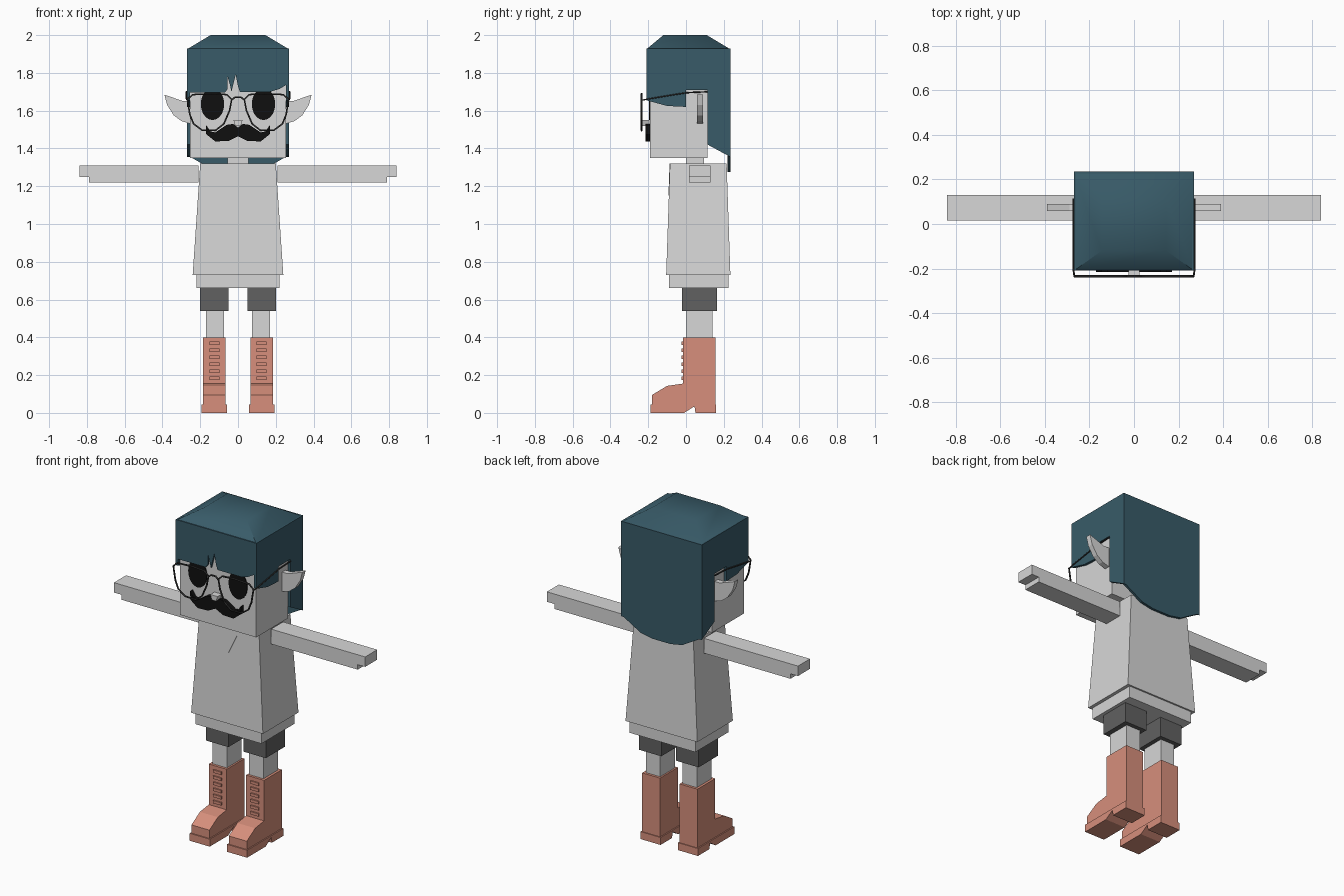
import bpy, math

cube = bpy.data.objects.get("Cube")
if cube:
    bpy.data.objects.remove(cube, do_unlink=True)


def material(name, r, g, b):
    m = bpy.data.materials.new(name)
    m.diffuse_color = (r, g, b, 1)
    m.use_nodes = True
    m.node_tree.nodes["Principled BSDF"].inputs["Base Color"].default_value = (r, g, b, 1)
    return m


PALE = material("pale grey", 0.68, 0.68, 0.68)
DARK = material("dark grey", 0.12, 0.12, 0.12)
HAIR = material("dark teal", 0.04, 0.105, 0.14)
BOOT = material("salmon leather", 0.68, 0.275, 0.2)
BLACK = material("black", 0.005, 0.005, 0.005)
METAL = material("frame grey", 0.03, 0.03, 0.03)


def make(name, verts, faces, mat):
    me = bpy.data.meshes.new(name)
    me.from_pydata(verts, [], faces)
    me.materials.append(mat)
    ob = bpy.data.objects.new(name, me)
    bpy.context.collection.objects.link(ob)
    # consistent outward normals
    bpy.ops.object.select_all(action='DESELECT')
    ob.select_set(True)
    bpy.context.view_layer.objects.active = ob
    bpy.ops.object.mode_set(mode='EDIT')
    bpy.ops.mesh.select_all(action='SELECT')
    bpy.ops.mesh.normals_make_consistent(inside=False)
    bpy.ops.object.mode_set(mode='OBJECT')
    return ob


def loft(name, low, high, mat):
    """Solid between two matching rings of points."""
    n = len(low)
    faces = [tuple(range(n)), tuple(range(n, 2 * n))]
    faces += [(i, (i + 1) % n, n + (i + 1) % n, n + i) for i in range(n)]
    return make(name, low + high, faces, mat)


def prism(name, pts, axis, lo, hi, mat):
    """Extrude an outline along x (points are y,z) or y (points are x,z)."""
    def place(d):
        return [(d, a, b) if axis == 'x' else (a, d, b) for a, b in pts]
    return loft(name, place(lo), place(hi), mat)


def rect(x0, x1, y0, y1, z):
    return [(x0, y0, z), (x1, y0, z), (x1, y1, z), (x0, y1, z)]


def box(name, x0, x1, y0, y1, z0, z1, mat):
    return loft(name, rect(x0, x1, y0, y1, z0), rect(x0, x1, y0, y1, z1), mat)


def wire(name, pts, closed, radius=0.005):
    cu = bpy.data.curves.new(name, 'CURVE')
    cu.dimensions = '3D'
    cu.bevel_depth = radius
    cu.bevel_resolution = 1
    cu.use_fill_caps = True
    sp = cu.splines.new('POLY')
    sp.points.add(len(pts) - 1)
    for p, co in zip(sp.points, pts):
        p.co = (*co, 1)
    sp.use_cyclic_u = closed
    tmp = bpy.data.objects.new(name + "_path", cu)
    me = bpy.data.meshes.new_from_object(tmp)
    bpy.data.objects.remove(tmp)
    me.materials.clear()
    me.materials.append(METAL)
    bpy.context.collection.objects.link(bpy.data.objects.new(name, me))


def mirrored(half):
    """Complete an outline listed from the centre line outward and back."""
    return half + [(-x, z) for x, z in reversed(half) if x > 0]


# Head, neck and nose
box("head", -0.255, 0.255, -0.19, 0.115, 1.35, 1.925, PALE)
box("neck", -0.055, 0.055, 0.0, 0.095, 1.3, 1.36, PALE)
loft("nose", rect(-0.015, 0.015, -0.23, -0.18, 1.52), rect(-0.024, 0.024, -0.23, -0.18, 1.55), PALE)

# Moustache
prism("moustache", mirrored([(0, 1.51), (0.025, 1.53), (0.06, 1.525), (0.12, 1.485), (0.145, 1.49),
                             (0.17, 1.525), (0.168, 1.475), (0.12, 1.437), (0.05, 1.44), (0, 1.465)]),
      'y', -0.215, -0.188, BLACK)

# Hair: roof, fringe, back panel
roof = loft("hair_top", rect(-0.27, 0.27, -0.21, 0.235, 1.925),
            rect(-0.145, 0.145, -0.12, 0.11, 2.0), HAIR)
bpy.ops.object.shade_smooth_by_angle(angle=math.radians(45))
prism("hair_fringe", [(-0.27, 1.93), (-0.27, 1.695), (-0.07, 1.695), (-0.055, 1.715), (-0.055, 1.78),
                      (-0.042, 1.735), (-0.035, 1.7), (-0.012, 1.79), (0.0, 1.73), (0.01, 1.7),
                      (0.17, 1.7), (0.22, 1.715), (0.27, 1.745), (0.27, 1.93)],
      'y', -0.21, -0.197, HAIR)
prism("hair_back", mirrored([(0.27, 1.93), (0.27, 1.365), (0.2, 1.325), (0.14, 1.29), (0.06, 1.275)]),
      'y', 0.22, 0.235, HAIR)

# Torso clothing
loft("tunic", rect(-0.24, 0.24, -0.105, 0.235, 0.73), rect(-0.2, 0.2, -0.085, 0.215, 1.32), PALE)
box("undershirt", -0.22, 0.22, -0.09, 0.225, 0.66, 0.735, PALE)
loft("neckline", [(-0.08, -0.087, 1.32), (0.08, -0.087, 1.32), (0, -0.093, 1.15)],
     [(-0.08, -0.08, 1.32), (0.08, -0.08, 1.32), (0, -0.086, 1.15)], PALE)

for side, s in (("left", 1), ("right", -1)):
    # Eye
    ring = [(s * 0.135 + 0.062 * math.cos(i * math.tau / 20), 1.635 + 0.085 * math.sin(i * math.tau / 20))
            for i in range(20)]
    prism(side + "_eye", ring, 'y', -0.195, -0.188, BLACK)

    # Pointed ear
    prism(side + "_ear", [(s * x, z) for x, z in
                          [(0.25, 1.65), (0.29, 1.65), (0.39, 1.685), (0.375, 1.63), (0.34, 1.575),
                           (0.3, 1.545), (0.25, 1.53)]], 'y', 0.058, 0.09, PALE)

    # Side hair panel with the opening around the ear
    prism(side + "_hair_side", [(-0.21, 1.93), (-0.21, 1.655), (-0.1, 1.625), (0, 1.62), (0, 1.71),
                                (0.115, 1.71), (0.115, 1.42), (0.235, 1.355), (0.235, 1.93)],
          'x', s * 0.254, s * 0.27, HAIR)

    # Spectacle rim and temple
    wire(side + "_rim", [(s * x, -0.235, z) for x, z in
                         [(0.268, 1.66), (0.255, 1.58), (0.235, 1.53), (0.19, 1.497), (0.12, 1.495),
                          (0.075, 1.53), (0.045, 1.6), (0.033, 1.66), (0.06, 1.685), (0.14, 1.69),
                          (0.24, 1.685)]], True)
    wire(side + "_temple", [(s * 0.268, -0.235, 1.655), (s * 0.273, -0.2, 1.662),
                            (s * 0.273, 0, 1.695), (s * 0.273, 0.115, 1.7)], False, 0.004)

    # Arm with stepped hand
    prism(side + "_arm", [(s * x, z) for x, z in
                          [(0.21, 1.22), (0.79, 1.22), (0.79, 1.25), (0.84, 1.25), (0.84, 1.31), (0.21, 1.31)]],
          'y', 0.015, 0.13, PALE)

    # Shorts and leg
    box(side + "_shorts", s * 0.05, s * 0.2, -0.02, 0.165, 0.54, 0.67, DARK)
    box(side + "_leg", s * 0.075, s * 0.17, 0.0, 0.14, 0.38, 0.55, PALE)

    # Boot upper and sole
    prism(side + "_boot", [(-0.18, 0.04), (-0.18, 0.095), (-0.1, 0.143), (-0.015, 0.155), (-0.015, 0.4),
                           (0.155, 0.4), (0.155, 0.04)], 'x', s * 0.065, s * 0.185, BOOT)
    prism(side + "_sole", [(-0.187, 0), (-0.01, 0), (0.045, 0.035), (0.05, 0), (0.16, 0),
                           (0.16, 0.045), (-0.187, 0.045)], 'x', s * 0.058, s * 0.192, BOOT)

    # Laces
    for i in range(6):
        z = 0.175 + 0.037 * i
        box(f"{side}_lace_{i + 1}", s * 0.098, s * 0.152, -0.023, -0.013, z, z + 0.017, BOOT)

# Spectacle bridge
wire("bridge", [(-0.035, -0.235, 1.655), (-0.015, -0.235, 1.672), (0.015, -0.235, 1.672),
                (0.035, -0.235, 1.655)], False)
